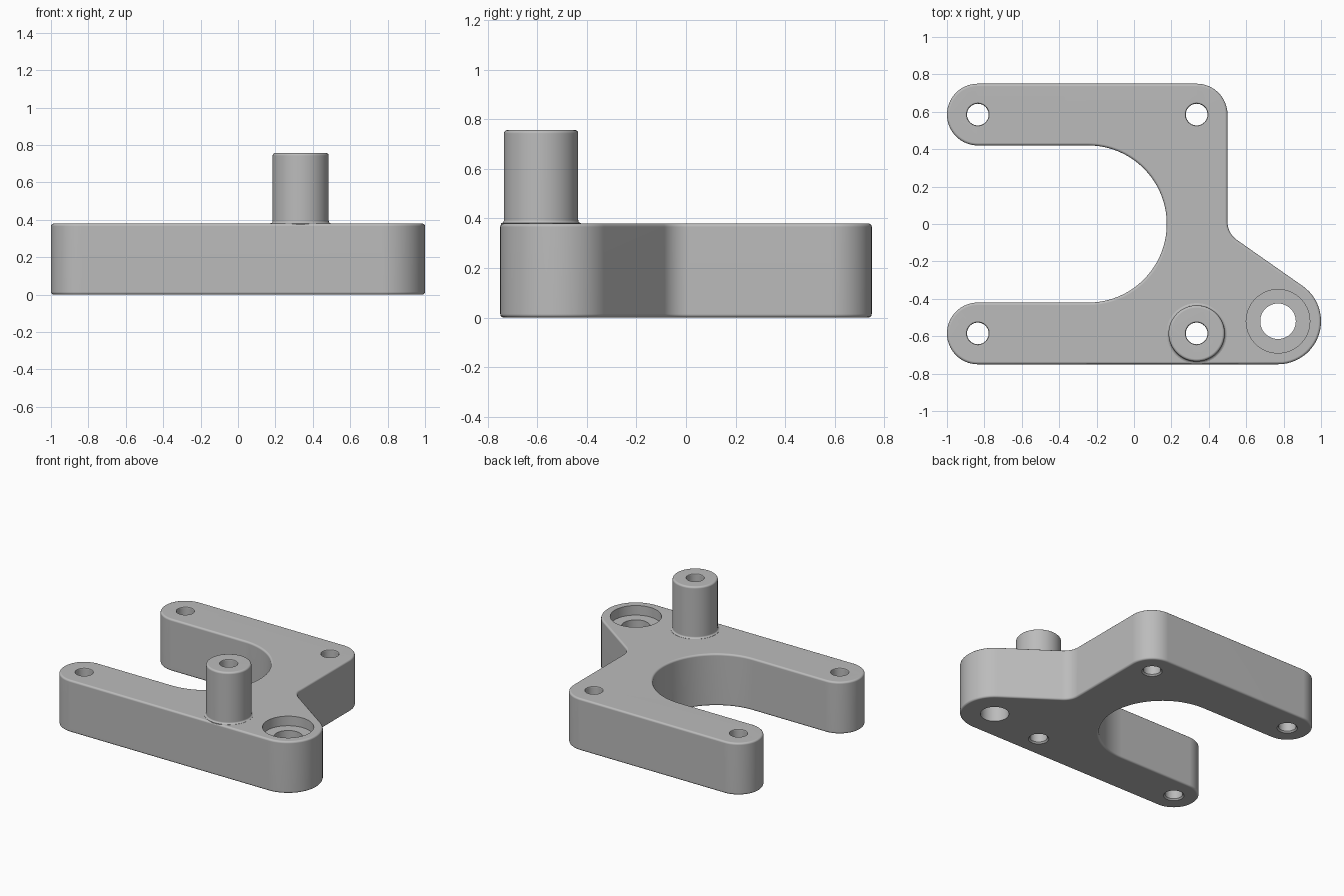
import bpy, bmesh
from math import radians, cos, sin, tan, pi

if "Cube" in bpy.data.objects:
    bpy.data.objects.remove(bpy.data.objects["Cube"], do_unlink=True)

HEIGHT = 0.38
BOSS_TOP = 0.757
EDGE = 0.014
ARM_Y, ARM_R = 0.585, 0.165
LEFT_X, RIGHT_X = -0.835, 0.335
LUG = (0.77, -0.52)
LUG_R = 0.23

grey = bpy.data.materials.new("plain grey")
grey.use_nodes = True
grey.diffuse_color = (0.5, 0.5, 0.5, 1)
grey.node_tree.nodes["Principled BSDF"].inputs["Base Color"].default_value = (0.5, 0.5, 0.5, 1)


def arc(cx, cy, r, start, end, steps=24):
    angles = [radians(start + (end - start) * i / steps) for i in range(steps + 1)]
    return [(cx + r * cos(a), cy + r * sin(a)) for a in angles]


def make_object(name, bm):
    bmesh.ops.recalc_face_normals(bm, faces=bm.faces)
    mesh = bpy.data.meshes.new(name)
    bm.to_mesh(mesh)
    bm.free()
    mesh.materials.append(grey)
    obj = bpy.data.objects.new(name, mesh)
    bpy.context.collection.objects.link(obj)
    return obj


def lathe(name, x, y, profile, steps=64):
    """Solid of revolution from (radius, z) points, capped at both ends."""
    bm = bmesh.new()
    rings = [[bm.verts.new((x + r * cos(2 * pi * i / steps), y + r * sin(2 * pi * i / steps), z))
              for i in range(steps)] for r, z in profile]
    for low, high in zip(rings, rings[1:]):
        for i in range(steps):
            j = (i + 1) % steps
            bm.faces.new((low[i], low[j], high[j], high[i]))
    bm.faces.new(rings[0][::-1])
    bm.faces.new(rings[-1])
    return make_object(name, bm)


def apply_modifiers(obj):
    graph = bpy.context.evaluated_depsgraph_get()
    mesh = bpy.data.meshes.new_from_object(obj.evaluated_get(graph))
    obj.modifiers.clear()
    obj.data = mesh


def boolean(obj, other, operation):
    mod = obj.modifiers.new("Boolean", 'BOOLEAN')
    mod.operation, mod.solver, mod.object = operation, 'EXACT', other
    apply_modifiers(obj)
    bpy.data.objects.remove(other, do_unlink=True)


# Plate outline: two round arms, a round slot and a lug on a sloping web
slope = 55
side_x, fillet = RIGHT_X + ARM_R, 0.12
nx, ny = cos(radians(slope)), sin(radians(slope))
corner_y = (nx * LUG[0] + ny * LUG[1] + LUG_R - nx * side_x) / ny
fillet_y = corner_y + fillet * tan(radians((90 - (90 - slope)) / 2))
outline = (arc(*LUG, LUG_R, -90, slope)
           + arc(side_x + fillet, fillet_y, fillet, 180 + slope, 180, 12)
           + arc(RIGHT_X, ARM_Y, ARM_R, 0, 90)
           + arc(LEFT_X, ARM_Y, ARM_R, 90, 270, 40)
           + arc(-0.245, 0, ARM_Y - ARM_R, 90, -90, 64)
           + arc(LEFT_X, -ARM_Y, ARM_R, 90, 270, 40))

# Bracket plate with softened top and bottom rims
bm = bmesh.new()
base = bm.faces.new([bm.verts.new((x, y, 0)) for x, y in outline])
top = bmesh.ops.extrude_face_region(bm, geom=[base], use_keep_orig=True)["geom"]
bmesh.ops.translate(bm, verts=[v for v in top if isinstance(v, bmesh.types.BMVert)], vec=(0, 0, HEIGHT))
rims = [e for e in bm.edges if abs(e.verts[0].co.z - e.verts[1].co.z) < 1e-5]
bmesh.ops.bevel(bm, geom=rims, offset=EDGE, segments=3, profile=0.5, affect='EDGES')
bracket = make_object("bracket_plate", bm)

# Hollow post with a rounded top and a flared foot
post = [(0.162, HEIGHT - 0.1), (0.162, HEIGHT + 0.001)]
post += [(0.162 - 0.012 * sin(radians(a)), HEIGHT + 0.013 - 0.012 * cos(radians(a))) for a in (30, 60, 90)]
post += [(0.15 - EDGE + EDGE * cos(radians(a)), BOSS_TOP - EDGE + EDGE * sin(radians(a)))
         for a in (0, 30, 60, 90)]
boolean(bracket, lathe("post", RIGHT_X, -ARM_Y, post), 'UNION')


# Bolt holes with slightly eased mouths
def drill(x, y, top_z, r=0.058, ease=0.01):
    profile = [(r + ease, -0.05), (r + ease, 0), (r, ease),
               (r, top_z - ease), (r + ease * 0.3, top_z - ease * 0.3), (r + ease, top_z), (r + ease, top_z + 0.05)]
    boolean(bracket, lathe("drill", x, y, profile, 40), 'DIFFERENCE')


for x, y, z in ((LEFT_X, ARM_Y, HEIGHT), (LEFT_X, -ARM_Y, HEIGHT),
                (RIGHT_X, ARM_Y, HEIGHT), (RIGHT_X, -ARM_Y, BOSS_TOP)):
    drill(x, y, z)

# Counterbored lug hole
seat_z = HEIGHT - 0.07
boolean(bracket, lathe("counterbore", *LUG, [(0.095, -0.05), (0.095, seat_z), (0.17, seat_z),
                                             (0.17, HEIGHT + 0.05)]), 'DIFFERENCE')

# Smooth shading with clean flat faces
bpy.ops.object.select_all(action='DESELECT')
bracket.select_set(True)
bpy.context.view_layer.objects.active = bracket
bpy.ops.object.shade_smooth_by_angle(angle=radians(35))
weighted = bracket.modifiers.new("Weighted Normal", 'WEIGHTED_NORMAL')
weighted.keep_sharp = True
